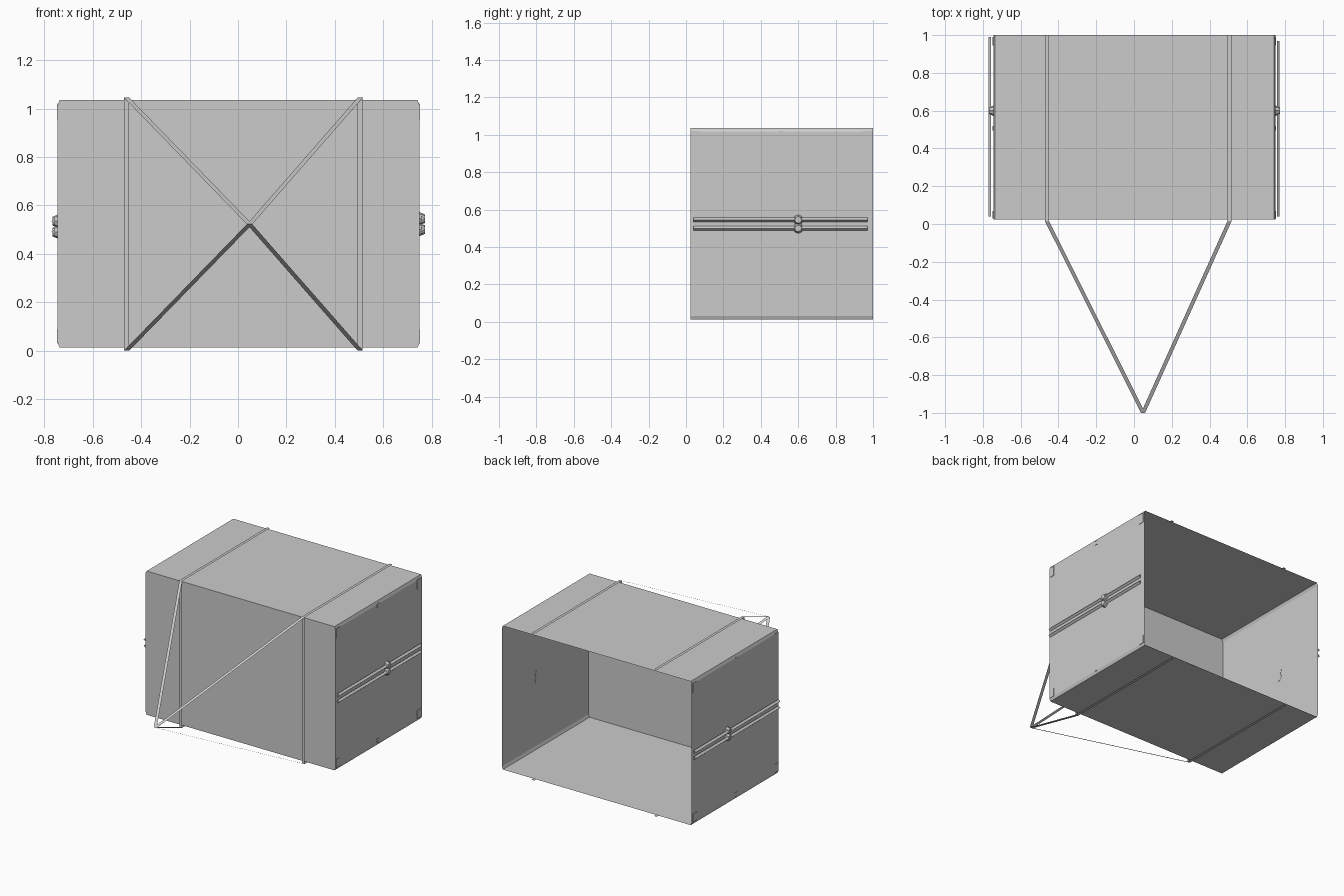
import bpy, math
from mathutils import Vector

if "Cube" in bpy.data.objects:
    bpy.data.objects.remove(bpy.data.objects["Cube"])


def make(name, verts, faces, smooth=False):
    me = bpy.data.meshes.new(name)
    me.from_pydata([tuple(v) for v in verts], [], faces)
    me.update()
    ob = bpy.data.objects.new(name, me)
    bpy.context.collection.objects.link(ob)
    for p in me.polygons:
        p.use_smooth = smooth
    return ob


def ribbon(name, points, width):
    """Flat strap with its width along x."""
    off = Vector((width / 2, 0, 0))
    verts = []
    for p in points:
        verts += [Vector(p) - off, Vector(p) + off]
    faces = [(2*i, 2*i+1, 2*i+3, 2*i+2) for i in range(len(points) - 1)]
    return make(name, verts, faces)


def block(name, lo, hi):
    verts = [(x, y, z) for x in (lo[0], hi[0]) for y in (lo[1], hi[1]) for z in (lo[2], hi[2])]
    return make(name, verts, [(0, 1, 3, 2), (4, 6, 7, 5), (0, 4, 5, 1),
                              (2, 3, 7, 6), (0, 2, 6, 4), (1, 5, 7, 3)])


# Box shell: softened rectangular section run from the front wall to the open back
X0, X1, Z0, Z1, Y0, Y1 = -0.745, 0.75, 0.012, 1.035, 0.025, 1.0
c = 0.008
section = [(X0 + c, Z0), (X1 - c, Z0), (X1, Z0 + 0.02), (X1, Z1 - 0.02),
           (X1 - c, Z1), (X0 + c, Z1), (X0, Z1 - 0.02), (X0, Z0 + 0.02)]
n = len(section)
verts = [(x, y, z) for y in (Y0, Y1) for x, z in section]
faces = [(i, n + i, n + (i + 1) % n, (i + 1) % n)[::-1] for i in range(n)]
faces.append(tuple(range(n)))
make("box_shell", verts, faces)

# Straps over the top, down the front and under the bottom, with pulls to the apex
APEX = (0.048, -1.0, 0.522)
TOP, BOTTOM, FRONT = 1.045, 0.0, 0.014
for side, x in (("left", -0.46), ("right", 0.505)):
    ribbon(side + "_wrap_strap", [(x, Y1, TOP), (x, FRONT, TOP),
                                  (x, FRONT, BOTTOM), (x, Y1, BOTTOM)], 0.021)
    for level, z in (("upper", TOP), ("lower", BOTTOM)):
        ribbon(f"{side}_{level}_pull_strap", [(x, FRONT, z), APEX], 0.022)

# Side fittings
for side, s, wall, zs, yend in (("left", -1, X0, (0.49, 0.535), 0.99),
                                ("right", 1, X1, (0.50, 0.545), 0.97)):
    for k, z in enumerate(zs):
        # Triangular rail
        tri = [(s * 0.757, z - 0.012), (s * 0.771, z), (s * 0.757, z + 0.012)]
        v = [(x, y, zz) for y in (0.04, yend) for x, zz in tri]
        make(f"{side}_rail_{k}", v, [(0, 1, 4, 3), (1, 2, 5, 4), (2, 0, 3, 5), (0, 2, 1), (3, 4, 5)])
        # Octagonal mount tying the rail to the wall
        bpy.ops.mesh.primitive_cone_add(vertices=8, radius1=0.028, radius2=0.018, depth=0.024,
                                        location=(wall + s * 0.01, 0.6, z),
                                        rotation=(0, s * math.pi / 2, 0))
        bpy.context.object.name = f"{side}_rail_mount_{k}"
    # Corner plates and centre tabs
    plates = [(0.03, 0.07, 0.95, 1.02), (0.945, 0.99, 0.95, 1.02),
              (0.03, 0.07, 0.03, 0.09), (0.945, 0.99, 0.03, 0.09),
              (0.495, 0.52, 0.99, 1.02), (0.495, 0.52, 0.03, 0.06)]
    for k, (ya, yb, za, zb) in enumerate(plates):
        xa, xb = sorted((wall, wall + s * 0.003))
        block(f"{side}_corner_plate_{k}", (xa, ya, za), (xb, yb, zb))
